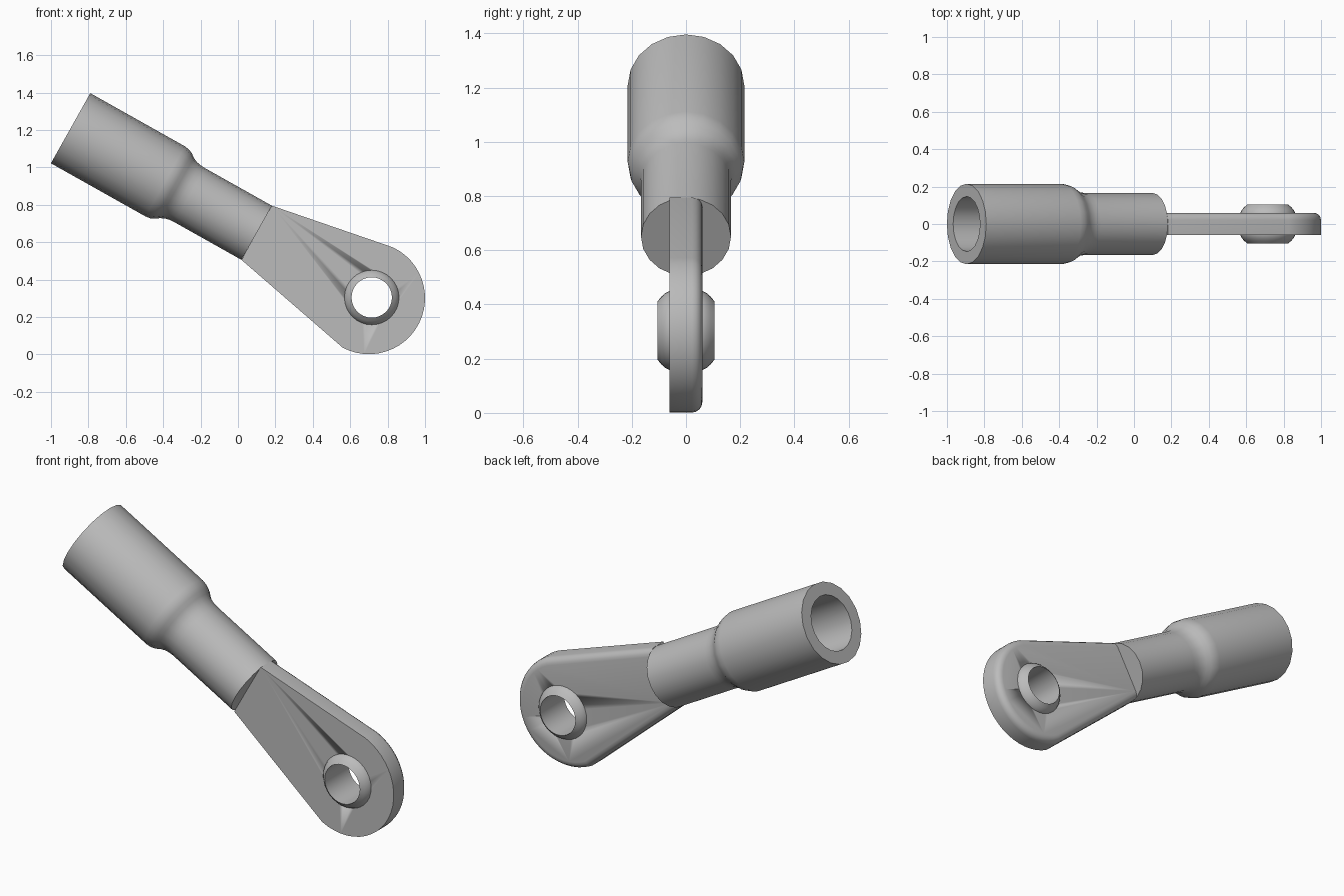
import bpy, bmesh
from math import pi, sin, cos, atan2, radians
from mathutils import Matrix, Vector

if "Cube" in bpy.data.objects:
    bpy.data.objects.remove(bpy.data.objects["Cube"])

metal = bpy.data.materials.new("plain_grey_metal")
metal.use_nodes = True
grey = (0.5, 0.5, 0.5, 1)
metal.diffuse_color = grey
metal.node_tree.nodes["Principled BSDF"].inputs["Base Color"].default_value = grey


def finish(name, bm):
    """Turn a bmesh into a smooth-shaded object with crisp edges."""
    bmesh.ops.recalc_face_normals(bm, faces=bm.faces[:])
    mesh = bpy.data.meshes.new(name)
    bm.to_mesh(mesh)
    bm.free()
    mesh.materials.append(metal)
    obj = bpy.data.objects.new(name, mesh)
    bpy.context.collection.objects.link(obj)
    bpy.ops.object.select_all(action='DESELECT')
    obj.select_set(True)
    bpy.context.view_layer.objects.active = obj
    bpy.ops.object.shade_smooth_by_angle(angle=radians(32))
    return obj


def lathe(name, profile, sides, origin, axis, closed=False):
    """Spin (radius, distance) pairs around an axis in the XZ or Y direction."""
    bm = bmesh.new()
    verts = [bm.verts.new((r, 0, d)) for r, d in profile]
    pairs = list(zip(verts, verts[1:]))
    if closed:
        pairs.append((verts[-1], verts[0]))
    edges = [bm.edges.new(p) for p in pairs]
    bmesh.ops.spin(bm, geom=verts + edges, cent=(0, 0, 0), axis=(0, 0, 1),
                   angle=2 * pi, steps=sides, use_merge=True)
    bmesh.ops.remove_doubles(bm, verts=bm.verts[:], dist=0.0001)
    rot = Vector((0, 0, 1)).rotation_difference(axis).to_matrix().to_4x4()
    bm.transform(Matrix.Translation(origin) @ rot)
    return finish(name, bm)


# Hollow socket, flowing into the narrower neck
socket_start = Vector((-0.895, 0, 1.209))
neck_end = Vector((0.1, 0, 0.65))
length = (neck_end - socket_start).length
lathe("socket_and_neck",
      [(0, 0.62), (0.147, 0.62), (0.147, 0), (0.215, 0), (0.215, 0.58),
       (0.211, 0.607), (0.2, 0.632), (0.185, 0.652), (0.174, 0.675),
       (0.168, 0.7), (0.166, 0.73), (0.166, length), (0, length)],
      20, socket_start, neck_end - socket_start)

# Flat tapered plate with a round head
head, head_radius, half = Vector((0.7, 0, 0.301)), 0.3, 0.06
neck_top, neck_bottom = (0.181, 0.795), (0.019, 0.505)
start, stop = atan2(0.275, 0.13), atan2(-0.265, -0.14)
steps = 24
arc = [start + (stop - start) * i / steps for i in range(steps + 1)]
outline = [neck_bottom, neck_top] + [
    (head.x + head_radius * cos(a), head.z + head_radius * sin(a)) for a in arc]

bm = bmesh.new()
face = bm.faces.new([bm.verts.new((x, -half, z)) for x, z in outline])
new = bmesh.ops.extrude_face_region(bm, geom=[face], use_keep_orig=True)["geom"]
bmesh.ops.translate(bm, vec=(0, 2 * half, 0),
                    verts=[v for v in new if isinstance(v, bmesh.types.BMVert)])
# Round only the rear rim, leaving the end at the neck square
rim = [e for e in bm.edges if all(v.co.y > 0 for v in e.verts)
       and any(v.co.x > 0.3 for v in e.verts)]
bmesh.ops.bevel(bm, geom=rim, offset=0.038, segments=4, profile=0.5, affect='EDGES')
plate = finish("eye_plate", bm)

# Hole through the plate for the bearing
eye = Vector((0.715, 0, 0.304))
cutter = lathe("hole_cutter", [(0, -0.2), (0.13, -0.2), (0.13, 0.2), (0, 0.2)],
               32, eye, Vector((0, 1, 0)))
cutter.hide_render = True
cut = plate.modifiers.new("hole", 'BOOLEAN')
cut.operation, cut.solver, cut.object = 'DIFFERENCE', 'EXACT', cutter
bpy.context.view_layer.objects.active = plate
bpy.ops.object.modifier_apply(modifier=cut.name)
bpy.data.objects.remove(cutter)

# Ball bearing with a straight bore
side = [(0.108, 0.105), (0.126, 0.09), (0.139, 0.075), (0.147, 0.058), (0.15, 0.03)]
ball = side + [(r, -d) for r, d in reversed(side)]
lathe("bearing_ball", ball, 32, eye, Vector((0, 1, 0)), closed=True)
